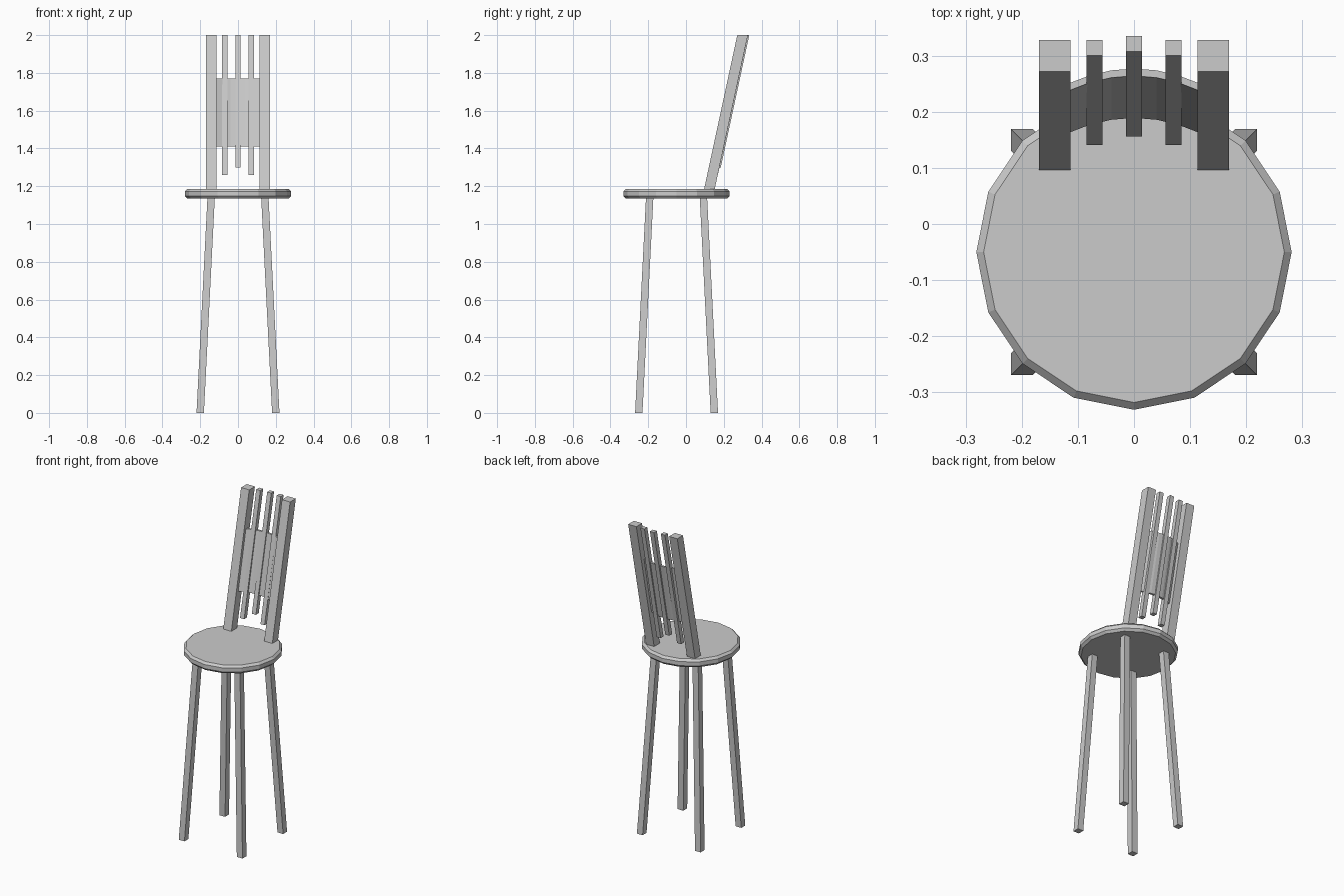
import bpy, bmesh, math

if "Cube" in bpy.data.objects:
    bpy.data.objects.remove(bpy.data.objects["Cube"])

CY = -0.05       # seat centre in y
SLOPE = 0.2155   # backward lean of the backrest (dy/dz)


def loft(name, rings):
    """Closed solid from a stack of equal-length vertex rings."""
    bm = bmesh.new()
    rows = [[bm.verts.new(p) for p in ring] for ring in rings]
    n = len(rows[0])
    for a, b in zip(rows, rows[1:]):
        for i in range(n):
            j = (i + 1) % n
            bm.faces.new((a[i], a[j], b[j], b[i]))
    bm.faces.new(rows[0][::-1])
    bm.faces.new(rows[-1])
    bmesh.ops.recalc_face_normals(bm, faces=bm.faces[:])
    mesh = bpy.data.meshes.new(name)
    bm.to_mesh(mesh)
    bm.free()
    obj = bpy.data.objects.new(name, mesh)
    bpy.context.collection.objects.link(obj)
    return obj


def rect(x, y, z, w, d):
    return [(x + sx * w / 2, y + sy * d / 2, z)
            for sx, sy in ((-1, -1), (1, -1), (1, 1), (-1, 1))]


def circle(r, z, n=16):
    return [(r * math.cos(2 * math.pi * i / n),
             CY + r * math.sin(2 * math.pi * i / n), z) for i in range(n)]


def leaning_bar(name, x, size, z0, y_top):
    """Square bar with level ends, y_top is its front edge at z = 2."""
    y = y_top + size / 2
    loft(name, [rect(x, y - (2 - z0) * SLOPE, z0, size, size),
                rect(x, y, 2, size, size)])


# Round seat with chamfered rims
loft("seat", [circle(0.268, 1.134), circle(0.281, 1.148),
              circle(0.281, 1.173), circle(0.268, 1.186)])

# Splayed legs
for sx, side in ((-1, "left"), (1, "right")):
    for sy, end in ((-1, "front"), (1, "back")):
        loft(f"{end}_{side}_leg",
             [rect(sx * 0.2, CY + sy * 0.2, 0, 0.039, 0.039),
              rect(sx * 0.142, CY + sy * 0.142, 1.145, 0.039, 0.039)])

# Backrest posts and slats
for sx, side in ((-1, "left"), (1, "right")):
    leaning_bar(f"{side}_back_post", sx * 0.141, 0.056, 1.18, 0.2715)
    leaning_bar(f"{side}_back_slat", sx * 0.0705, 0.028, 1.26, 0.300)
leaning_bar("middle_back_slat", 0, 0.028, 1.30, 0.307)

# Curved panel running through the slats between the posts
xs = [-0.118, -0.08, -0.04, 0, 0.04, 0.08, 0.118]


def panel_ring(z, y0):
    front = [(x, y0 - 1.95 * x * x, z) for x in xs]
    back = [(x, y + 0.013, z) for x, y, z in reversed(front)]
    return front + back


loft("back_panel", [panel_ring(1.41, 0.189), panel_ring(1.77, 0.264)])
